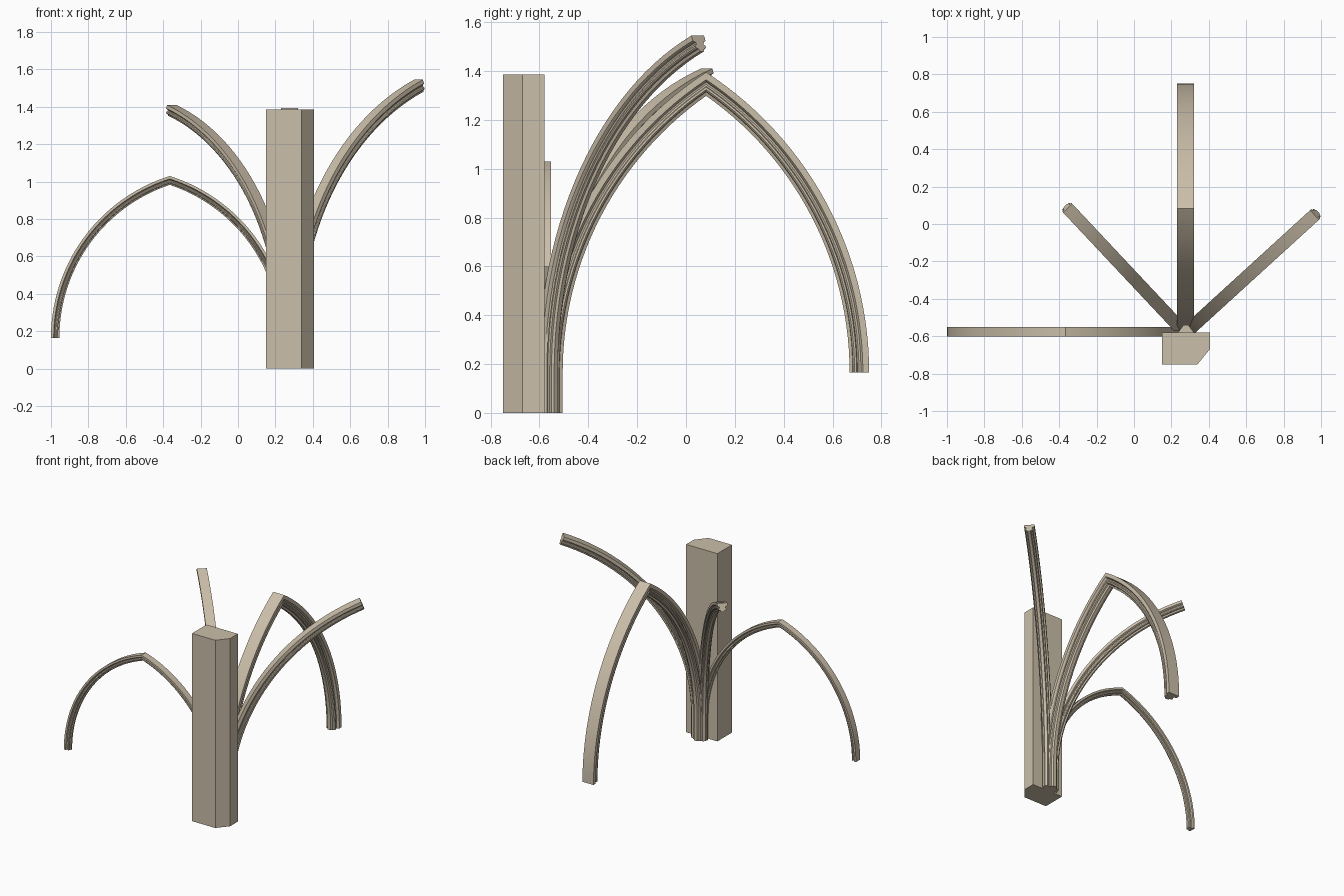
import bpy, bmesh, math
from mathutils import Vector

cube = bpy.data.objects.get("Cube")
if cube:
    bpy.data.objects.remove(cube, do_unlink=True)

stone = bpy.data.materials.new("warm_stone")
stone.use_nodes = True
colour = (0.60, 0.52, 0.40, 1)
stone.diffuse_color = colour
stone.node_tree.nodes["Principled BSDF"].inputs["Base Color"].default_value = colour

SPRING = 0.165   # height where the arcs begin
STEPS = 28

# Half of the moulded rib section: (share of half width, share of depth)
HALF = [(1, 0), (1, .32), (.86, .38), (.62, .42), (.56, .52), (.62, .60), (.78, .64),
        (.80, .74), (.66, .82), (.42, .84), (.36, .92), (.28, 1)]
SECTION = HALF + [(-u, v) for u, v in reversed(HALF)]


def finish(name, bm, smooth):
    bmesh.ops.recalc_face_normals(bm, faces=bm.faces)
    mesh = bpy.data.meshes.new(name)
    bm.to_mesh(mesh)
    bm.free()
    mesh.materials.append(stone)
    ob = bpy.data.objects.new(name, mesh)
    bpy.context.collection.objects.link(ob)
    if smooth:
        bpy.ops.object.select_all(action='DESELECT')
        ob.select_set(True)
        bpy.context.view_layer.objects.active = ob
        bpy.ops.object.shade_smooth_by_angle(angle=math.radians(25))
    return ob


def prism(name, outline, height):
    bm = bmesh.new()
    base = bm.faces.new([bm.verts.new((x, y, 0)) for x, y in outline])
    top = bmesh.ops.extrude_face_region(bm, geom=[base])["geom"]
    bmesh.ops.translate(bm, vec=(0, 0, height),
                        verts=[g for g in top if isinstance(g, bmesh.types.BMVert)])
    # extruding keeps the first face as the closed underside
    return finish(name, bm, False)


def rib(name, start, end, apex, width, depth, mitred, leg):
    """Half arch from its outer foot at start to its outer crown above end."""
    start, end = Vector(start), Vector(end)
    run, rise = (end - start).length, apex - SPRING
    radius = (run * run + rise * rise) / (2 * run)
    along = (end - start).normalized()
    side = Vector((-along.y, along.x))
    bm = bmesh.new()
    rings = []

    def point(u, v, t):
        r = radius - v * depth
        crown = (radius - run) / (r if mitred else radius)
        a = math.acos(crown) * t
        p = start + along * (radius - r * math.cos(a)) + side * (u * width / 2)
        return (p.x, p.y, SPRING + r * math.sin(a))

    if leg:
        rings.append([bm.verts.new((*point(u, v, 0)[:2], 0)) for u, v in SECTION])
    for i in range(STEPS + 1):
        rings.append([bm.verts.new(point(u, v, i / STEPS)) for u, v in SECTION])
    n = len(SECTION)
    for low, high in zip(rings, rings[1:]):
        for k in range(n):
            j = (k + 1) % n
            bm.faces.new((low[k], low[j], high[j], high[k]))
    bm.faces.new(rings[0])
    if not mitred:
        bm.faces.new(rings[-1])
    return finish(name, bm, True)


# Pier with one chamfered corner, and the core behind the rib cluster
prism("pier", [(.15, -.75), (.34, -.75), (.405, -.67), (.405, -.58), (.15, -.58)], 1.385)
prism("springer_core", [(.235, -.58), (.32, -.58), (.29, -.54), (.265, -.54)], 0.6)

# Wide pointed arch running backwards
for part, foot, leg in (("near", -.585, True), ("far", .75, False)):
    rib("transverse_arch_" + part, (.275, foot), (.275, .0825), 1.395, .09, .08, True, leg)

# Slim pointed arch along the wall
for part, foot, leg in (("near", .27, True), ("far", -1.0, False)):
    rib("wall_arch_" + part, (foot, -.577), (-.365, -.577), 1.03, .05, .045, True, leg)

# Diagonal half ribs reaching to the middle of each bay
rib("diagonal_rib_right", (.265, -.575), (-.355, .085), 1.41, .068, .06, False, True)
rib("diagonal_rib_left", (.277, -.58), (.965, .048), 1.545, .07, .07, False, True)
